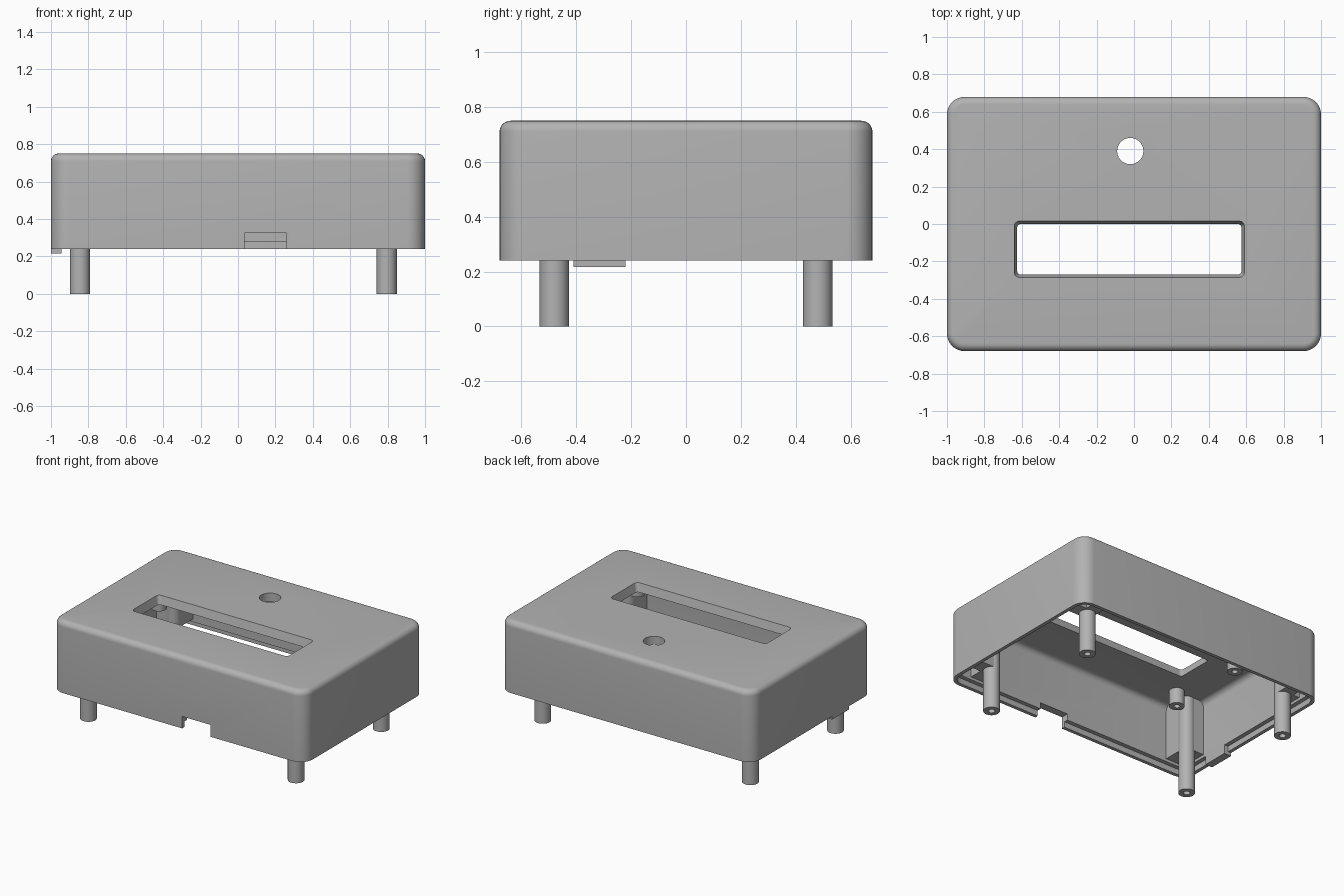
import bpy, bmesh, math
from mathutils import Vector

cube = bpy.data.objects.get("Cube")
if cube:
    bpy.data.objects.remove(cube, do_unlink=True)

grey = bpy.data.materials.new("plain_grey")
grey.use_nodes = True
grey.diffuse_color = (0.45, 0.45, 0.45, 1)
grey.node_tree.nodes["Principled BSDF"].inputs["Base Color"].default_value = grey.diffuse_color


def finish(name, bm):
    bmesh.ops.recalc_face_normals(bm, faces=bm.faces)
    mesh = bpy.data.meshes.new(name)
    bm.to_mesh(mesh)
    bm.free()
    mesh.materials.append(grey)
    obj = bpy.data.objects.new(name, mesh)
    bpy.context.collection.objects.link(obj)
    return obj


def smooth(obj):
    bpy.ops.object.select_all(action='DESELECT')
    obj.select_set(True)
    bpy.context.view_layer.objects.active = obj
    bpy.ops.object.shade_smooth_by_angle(angle=math.radians(35))


def rounded_rect(hx, hy, r, cx=0, cy=0, steps=8):
    """Points of a rounded rectangle, counter-clockwise."""
    pts = []
    for q, (sx, sy) in enumerate(((1, 1), (-1, 1), (-1, -1), (1, -1))):
        for i in range(steps + 1):
            a = (q + i / steps) * math.pi / 2
            pts.append((cx + sx * (hx - r) + r * math.cos(a),
                        cy + sy * (hy - r) + r * math.sin(a)))
    return pts


def circle(r, cx, cy, n=32):
    return [(cx + r * math.cos(i * math.tau / n), cy + r * math.sin(i * math.tau / n))
            for i in range(n)]


def stack(name, rings):
    """Skin a list of (outline, height) rings and cap both ends."""
    bm = bmesh.new()
    loops = [[bm.verts.new((x, y, z)) for x, y in pts] for pts, z in rings]
    n = len(loops[0])
    for a, b in zip(loops, loops[1:]):
        for i in range(n):
            j = (i + 1) % n
            bm.faces.new((a[i], a[j], b[j], b[i]))
    bm.faces.new(loops[0])
    bm.faces.new(loops[-1])
    return finish(name, bm)


def box(name, lo, hi):
    bm = bmesh.new()
    bmesh.ops.create_cube(bm, size=1)
    lo, hi = Vector(lo), Vector(hi)
    for v in bm.verts:
        v.co = (lo + hi) / 2 + v.co * (hi - lo)
    return finish(name, bm)


def cut(obj, cutter):
    cutter.hide_render = True
    mod = obj.modifiers.new("cut", 'BOOLEAN')
    mod.operation, mod.solver, mod.object = 'DIFFERENCE', 'EXACT', cutter
    bpy.context.view_layer.objects.active = obj
    bpy.ops.object.modifier_apply(modifier=mod.name)
    bpy.data.objects.remove(cutter, do_unlink=True)


# Case shell: outside up to the lid, then inside down from rim to ceiling
HX, HY, BASE, TOP = 1.0, 0.68, 0.24, 0.75
CORNER, WALL, LIP, LEDGE, CEILING = 0.095, 0.055, 0.025, 0.28, 0.69


def inset(d):
    return rounded_rect(HX - d, HY - d, max(CORNER - d, 0.02))


def fillet(d, z, r):
    """Rings rounding a wall at inset d over into a flat face at height z."""
    return [(inset(d + r * (1 - math.cos(a))), z - r + r * math.sin(a))
            for a in (i * math.pi / 12 for i in range(7))]


rings = fillet(0, TOP, 0.04)[::-1]
rings += [(inset(0), BASE), (inset(LIP), BASE), (inset(LIP), LEDGE), (inset(WALL), LEDGE)]
rings += fillet(WALL, CEILING, 0.04)
shell = stack("case_shell", rings)

# Display window with sloping sides, button hole and cable notch
WX, WY = -0.025, -0.135
cut(shell, stack("window_cutter", [
    (rounded_rect(0.59, 0.128, 0.015, WX, WY), CEILING - 0.02),
    (rounded_rect(0.60, 0.135, 0.02, WX, WY), CEILING),
    (rounded_rect(0.615, 0.15, 0.025, WX, WY), TOP),
    (rounded_rect(0.62, 0.155, 0.025, WX, WY), TOP + 0.02)]))
hole = circle(0.07, -0.02, 0.39, 48)
cut(shell, stack("button_cutter", [(hole, CEILING - 0.1), (hole, TOP + 0.1)]))
cut(shell, box("notch_cutter", (0.035, -0.8, 0.1), (0.26, -0.55, 0.325)))
smooth(shell)

# Locating tab below the side wall
box("side_tab", (-1, -0.41, 0.217), (-0.945, -0.22, 0.3))


def post(name, x, y, bottom, r, bore, depth):
    """Round post hanging from the ceiling with a screw hole in its end."""
    smooth(stack(name, [(circle(r, x, y), CEILING + 0.01), (circle(r, x, y), bottom),
                        (circle(bore, x, y), bottom), (circle(bore, x, y), bottom + depth)]))


for side, px, dx in (("left", 0.795, 0.69), ("right", -0.845, -0.725)):
    sx = 1 if px > 0 else -1
    for end, sy in (("front", -1), ("back", 1)):
        # Long screw leg, joined to both walls by ribs
        py = sy * 0.48
        post(f"{end}_{side}_leg", px, py, 0, 0.054, 0.022, 0.15)
        for part, a, b in (("side", (px, py - 0.05), (sx * 0.96, py + 0.05)),
                           ("end", (px - 0.05, py), (px + 0.05, sy * 0.64))):
            lo = [min(p) for p in zip(a, b)] + [0.3]
            hi = [max(p) for p in zip(a, b)] + [CEILING + 0.01]
            box(f"{end}_{side}_{part}_rib", lo, hi)
        # Short display post
        post(f"{end}_{side}_display_post", dx, WY - 0.01 + sy * 0.29, 0.58, 0.05, 0.02, 0.08)
